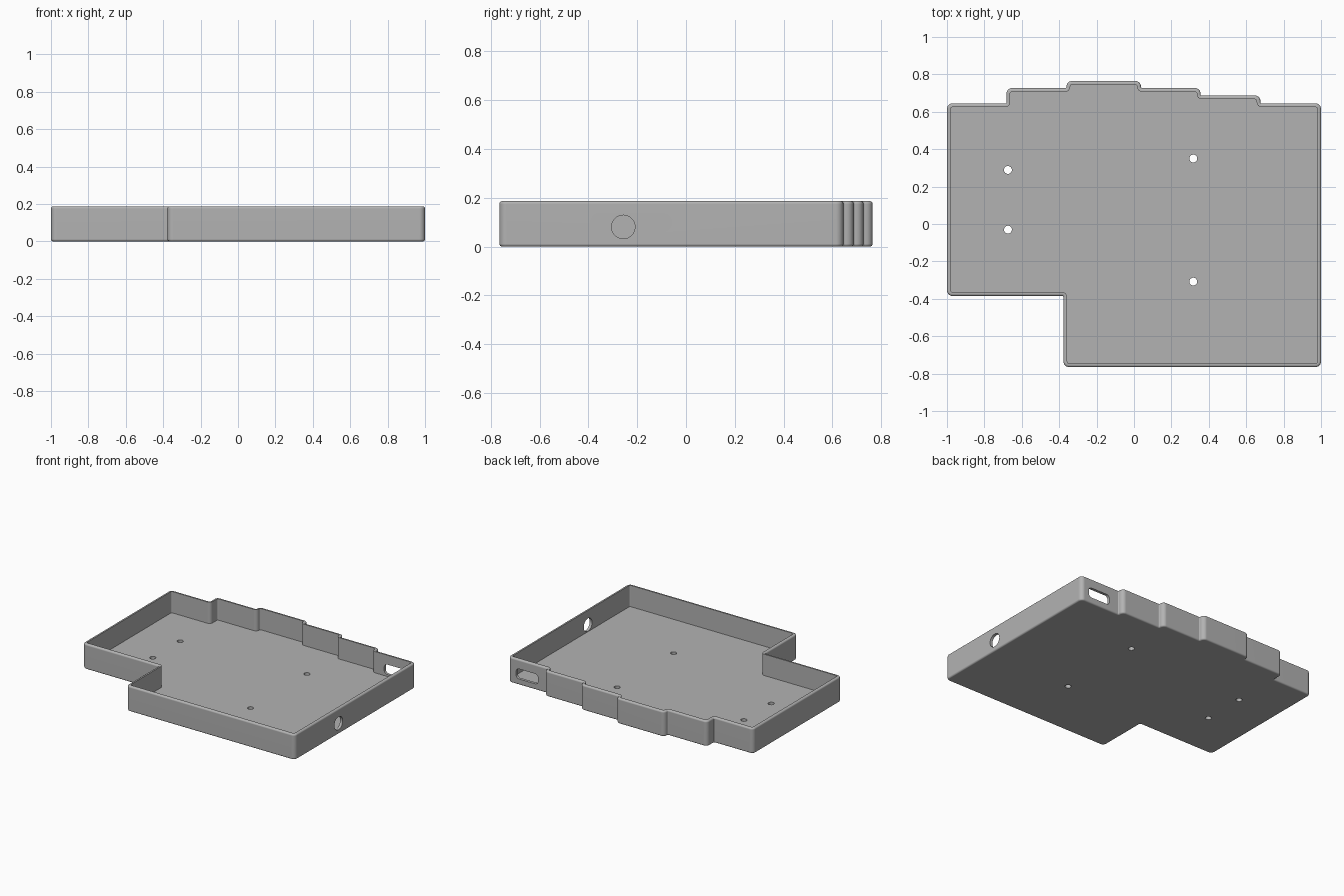
import bpy, bmesh, math
from mathutils import Vector, Matrix

cube = bpy.data.objects.get("Cube")
if cube:
    bpy.data.objects.remove(cube, do_unlink=True)

HEIGHT, WALL, FLOOR, FILLET = 0.187, 0.02, 0.03, 0.012

grey = bpy.data.materials.new("plain grey")
grey.use_nodes = True
grey.diffuse_color = (0.45, 0.45, 0.45, 1)
grey.node_tree.nodes["Principled BSDF"].inputs["Base Color"].default_value = grey.diffuse_color


def outline(corners, inset=0.0, convex=0.03, concave=0.006, steps=6):
    """Right-angled counter-clockwise outline, inset and with rounded corners."""
    pts = [Vector(c) for c in corners]
    ring = []
    for i, p in enumerate(pts):
        a = (p - pts[i - 1]).normalized()
        b = (pts[(i + 1) % len(pts)] - p).normalized()
        q = p + Vector((-a.y - b.y, a.x + b.x)) * inset
        r = convex - inset if a.cross(b) > 0 else concave + inset
        centre = q + (b - a) * r
        for k in range(steps + 1):
            t = math.pi / 2 * k / steps
            ring.append(centre + r * (a * math.sin(t) - b * math.cos(t)))
    return ring


def loft(name, rings):
    """Closed solid through (outline, z) rings."""
    bm = bmesh.new()
    loops = [[bm.verts.new((p.x, p.y, z)) for p in ring] for ring, z in rings]
    for low, high in zip(loops, loops[1:]):
        for i in range(len(low)):
            bm.faces.new((low[i - 1], low[i], high[i], high[i - 1]))
    bm.faces.new(loops[0][::-1])
    bm.faces.new(loops[-1])
    bmesh.ops.recalc_face_normals(bm, faces=bm.faces[:])
    mesh = bpy.data.meshes.new(name)
    bm.to_mesh(mesh)
    bm.free()
    mesh.materials.append(grey)
    obj = bpy.data.objects.new(name, mesh)
    bpy.context.collection.objects.link(obj)
    return obj


def cut(target, cutter):
    cutter.hide_render = True
    mod = target.modifiers.new("cut", 'BOOLEAN')
    mod.operation, mod.solver, mod.object = 'DIFFERENCE', 'EXACT', cutter
    bpy.context.view_layer.objects.active = target
    bpy.ops.object.modifier_apply(modifier=mod.name)
    bpy.data.objects.remove(cutter, do_unlink=True)


def circle(radius, sides=32):
    return [Vector((math.cos(math.tau * i / sides), math.sin(math.tau * i / sides))) * radius
            for i in range(sides)]


# Tray: stepped back edge and a notched front corner
plan = [(-1, -0.385), (-0.377, -0.385), (-0.377, -0.765), (1, -0.765),
        (1, 0.645), (0.676, 0.645), (0.676, 0.687), (0.356, 0.687),
        (0.356, 0.727), (0.037, 0.727), (0.037, 0.765), (-0.361, 0.765),
        (-0.361, 0.727), (-0.682, 0.727), (-0.682, 0.645), (-1, 0.645)]

# Wall section: rounded bottom edge, rounded rim, then down to the floor
arc = [math.pi / 2 * k / 4 for k in range(5)]
section = [(FILLET * (1 - math.sin(t)), FILLET * (1 - math.cos(t))) for t in arc]
section += [(inset, HEIGHT - z) for inset, z in reversed(section)]
section += [(WALL, HEIGHT), (WALL, FLOOR)]
tray = loft("tray", [(outline(plan, inset), z) for inset, z in section])

# Screw holes through the floor
for x, y in [(-0.674, 0.289), (-0.674, -0.03), (0.317, 0.35), (0.317, -0.308)]:
    hole = loft("screw_hole_cutter", [(circle(0.021), -0.1), (circle(0.021), 0.1)])
    hole.matrix_world = Matrix.Translation((x, y, 0))
    cut(tray, hole)

# Round cable hole in the left wall
hole = loft("cable_hole_cutter", [(circle(0.048, 48), -0.1), (circle(0.048, 48), 0.1)])
hole.matrix_world = Matrix.Translation((1, -0.257, 0.081)) @ Matrix.Rotation(math.pi / 2, 4, 'Y')
cut(tray, hole)

# Rounded port slot in the back wall
w, h = 0.09, 0.037
slot = outline([(-w, -h), (w, -h), (w, h), (-w, h)], convex=0.025)
port = loft("port_slot_cutter", [(slot, -0.1), (slot, 0.1)])
port.matrix_world = Matrix.Translation((0.845, 0.645, 0.081)) @ Matrix.Rotation(math.pi / 2, 4, 'X')
cut(tray, port)

# Smooth fillets, crisp rims
bpy.ops.object.select_all(action='DESELECT')
tray.select_set(True)
bpy.context.view_layer.objects.active = tray
bpy.ops.object.shade_smooth_by_angle(angle=math.radians(30))
weighted = tray.modifiers.new("weighted_normals", 'WEIGHTED_NORMAL')
weighted.keep_sharp = True
